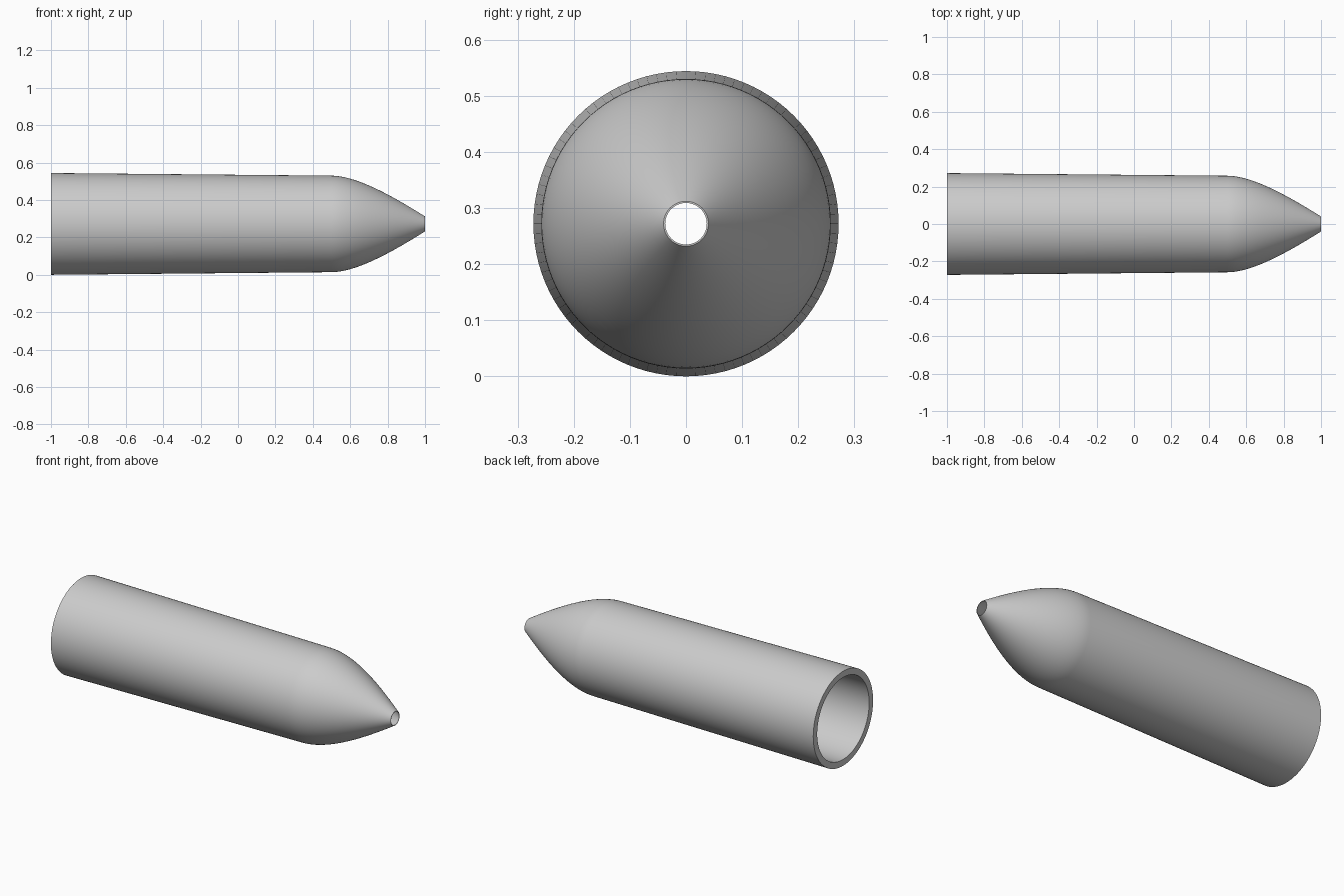
import bpy, math
from mathutils import Vector
from mathutils.geometry import interpolate_bezier

cube = bpy.data.objects.get("Cube")
if cube:
    bpy.data.objects.remove(cube)

SEGMENTS = 96
AXIS_Z = 0.272

grey = bpy.data.materials.new("plain_grey")
grey.use_nodes = True
colour = (0.6, 0.6, 0.6, 1)
grey.diffuse_color = colour
grey.node_tree.nodes["Principled BSDF"].inputs["Base Color"].default_value = colour


def nose_curve(*points):
    return [(p.x, p.y) for p in interpolate_bezier(*[Vector(p) for p in points], 24)]


def lathe(name, profile):
    """Spin a closed (x, radius) profile around the long axis."""
    n = len(profile)
    verts, faces = [], []
    for i in range(SEGMENTS):
        a = math.tau * i / SEGMENTS
        verts += [(x, r * math.cos(a), AXIS_Z + r * math.sin(a)) for x, r in profile]
        j = (i + 1) % SEGMENTS
        for k in range(n):
            m = (k + 1) % n
            faces.append((i * n + k, i * n + m, j * n + m, j * n + k))
    mesh = bpy.data.meshes.new(name)
    mesh.from_pydata(verts, [], faces)
    mesh.materials.append(grey)
    obj = bpy.data.objects.new(name, mesh)
    bpy.context.collection.objects.link(obj)
    bpy.context.view_layer.objects.active = obj
    obj.select_set(True)
    # Consistent outward normals, smooth sides, sharp rims
    bpy.ops.object.mode_set(mode='EDIT')
    bpy.ops.mesh.select_all(action='SELECT')
    bpy.ops.mesh.normals_make_consistent(inside=False)
    bpy.ops.object.mode_set(mode='OBJECT')
    bpy.ops.object.shade_smooth_by_angle(angle=math.radians(30))
    return obj


# Tapered outer wall with curved nose, and the bore running back inside it
outer = [(-1, 0.272)] + nose_curve((0.5, 0.258), (0.64, 0.257), (0.84, 0.14), (1, 0.04))
inner = [(-1, 0.236)] + nose_curve((0.5, 0.226), (0.62, 0.225), (0.82, 0.13), (1, 0.037))
lathe("hollow_pointed_tube", outer + inner[::-1])
